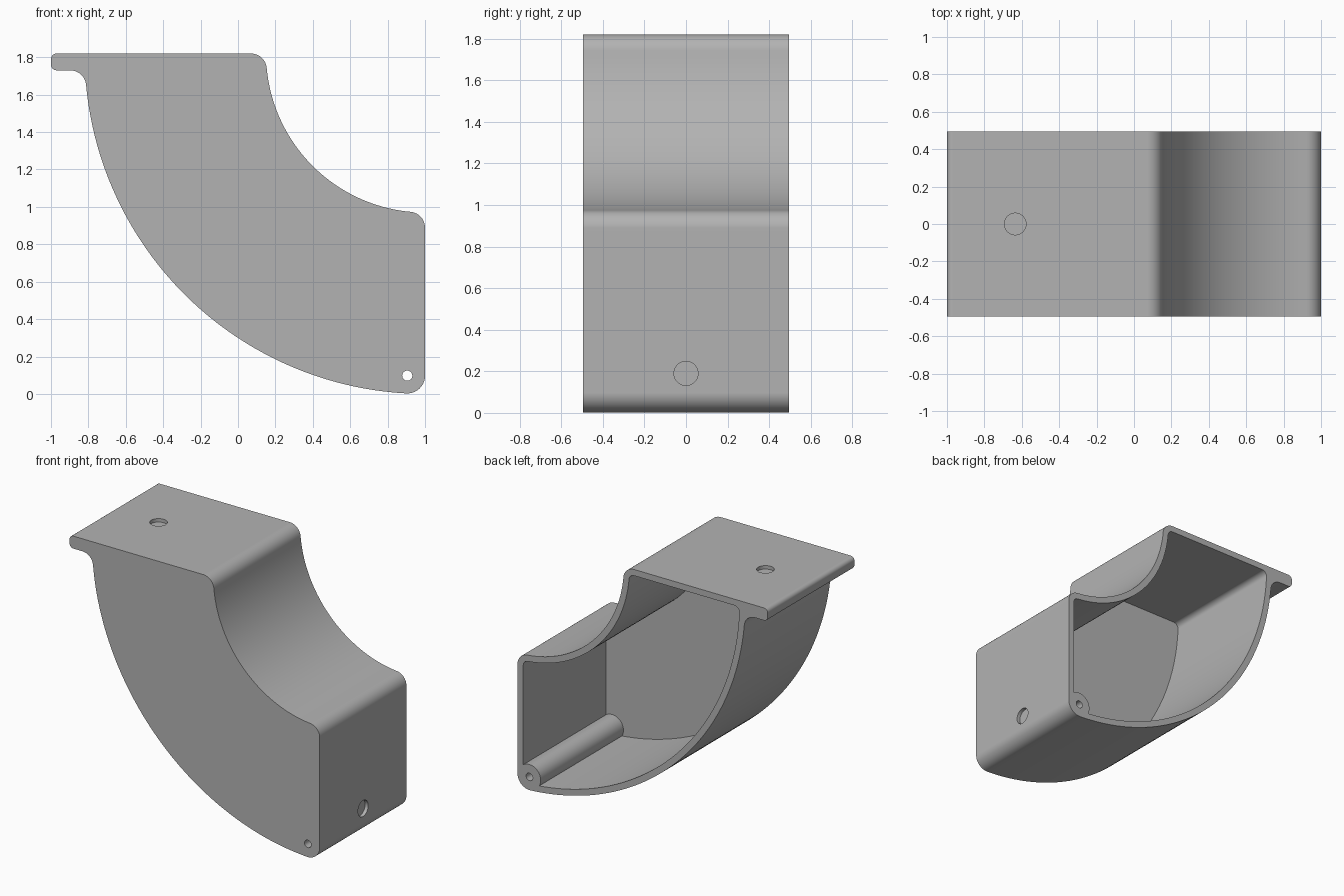
import bpy, bmesh
from math import pi, sqrt, atan2, sin, cos, radians
from mathutils import Matrix, Vector

if "Cube" in bpy.data.objects:
    bpy.data.objects.remove(bpy.data.objects["Cube"], do_unlink=True)

PIVOT = Vector((1.0, 1.82))      # shared centre of both big arcs (x, z)
OUTER, INNER = 1.82, 0.85        # radii of the big arcs
HALF = 0.495                     # half depth
WALL = 0.045
FLANGE = 0.09
PIN_R = 0.095                    # bottom corner radius, concentric with the pin hole

grey = bpy.data.materials.new("plain_grey")
grey.use_nodes = True
grey.diffuse_color = (0.45, 0.45, 0.45, 1)
grey.node_tree.nodes["Principled BSDF"].inputs["Base Color"].default_value = (0.45, 0.45, 0.45, 1)


def arc(centre, radius, start, end, steps=10):
    """Points along an arc, relative to the pivot."""
    angles = [start + (end - start) * i / steps for i in range(steps + 1)]
    return [(centre[0] + radius * cos(a), centre[1] + radius * sin(a)) for a in angles]


def along(distance, offset):
    return -sqrt(distance ** 2 - offset ** 2)


def heading(point):
    return atan2(point[1], point[0]) % (2 * pi)


def new_object(name, bm):
    bmesh.ops.recalc_face_normals(bm, faces=bm.faces)
    mesh = bpy.data.meshes.new(name)
    bm.to_mesh(mesh)
    bm.free()
    mesh.materials.append(grey)
    obj = bpy.data.objects.new(name, mesh)
    bpy.context.collection.objects.link(obj)
    return obj


def extrude(name, outline, y0, y1):
    bm = bmesh.new()
    face = bm.faces.new([bm.verts.new((PIVOT.x + x, y0, PIVOT.y + z)) for x, z in outline])
    new = bmesh.ops.extrude_face_region(bm, geom=[face])["geom"]
    bmesh.ops.translate(bm, vec=(0, y1 - y0, 0),
                        verts=[v for v in new if isinstance(v, bmesh.types.BMVert)])
    return new_object(name, bm)


def cylinder(name, radius, length, centre, axis):
    bm = bmesh.new()
    turn = Vector((0, 0, 1)).rotation_difference(Vector(axis)).to_matrix().to_4x4()
    bmesh.ops.create_cone(bm, cap_ends=True, segments=40, radius1=radius, radius2=radius,
                          depth=length, matrix=Matrix.Translation(centre) @ turn)
    return new_object(name, bm)


def cut(target, cutter):
    """Subtract the cutter and discard it."""
    cutter.hide_render = True
    mod = target.modifiers.new("cut", "BOOLEAN")
    mod.operation, mod.solver, mod.object = "DIFFERENCE", "EXACT", cutter
    bpy.context.view_layer.objects.active = target
    bpy.ops.object.modifier_apply(modifier=mod.name)
    bpy.data.objects.remove(cutter, do_unlink=True)


# Outer profile: flange tip, top corner, inner arc, right corners, outer arc, flange fillet
f = 0.085
tip = 0.03
top_c = (along(INNER + f, f), -f)
side_c = (-f, along(INNER + f, f))
pin_c = (-PIN_R, along(OUTER - PIN_R, PIN_R))
neck_c = (along(OUTER + f, FLANGE + f), -FLANGE - f)
outline = (
    arc((-2 + tip, -tip), tip, pi, pi / 2, 6)
    + arc(top_c, f, pi / 2, heading(top_c) - pi)
    + arc((0, 0), INNER, heading(top_c), heading(side_c), 40)[1:-1]
    + arc(side_c, f, heading(side_c) - pi, 0)
    + arc(pin_c, PIN_R, 0, heading(pin_c) - 2 * pi)
    + arc((0, 0), OUTER, heading(pin_c), heading(neck_c), 64)[1:-1]
    + arc(neck_c, f, heading(neck_c) - pi, pi / 2)
    + arc((-2 + tip, -FLANGE + tip), tip, 1.5 * pi, pi, 6)
)
body = extrude("curved_bracket_shell", outline, -HALF, HALF)

# Cavity profile, open at the back
g = 0.04
o = WALL + g
big, small = OUTER - WALL, INNER + WALL
a, b = (along(small + g, o), -o), (-o, along(small + g, o))
c, d = (-o, along(big - g, o)), (along(big - g, o), -o)
hollow = (
    arc(a, g, pi / 2, heading(a) - pi, 6)
    + arc((0, 0), small, heading(a), heading(b), 40)[1:-1]
    + arc(b, g, heading(b) - pi, 0, 6)
    + arc(c, g, 0, heading(c) - 2 * pi, 6)
    + arc((0, 0), big, heading(c), heading(d), 64)[1:-1]
    + arc(d, g, heading(d), pi / 2, 6)
)
cavity = extrude("cavity_cutter", hollow, -HALF + WALL, HALF + 0.1)

# Pin boss stays solid in the lower corner, with a through hole
pin = (PIVOT.x + pin_c[0], 0, PIVOT.y + pin_c[1])
cut(cavity, cylinder("boss_keep", 0.09, 3, pin, (0, 1, 0)))
cut(body, cavity)
cut(body, cylinder("pin_hole", 0.027, 3, pin, (0, 1, 0)))

# Shallow round pockets in the top and right faces
depth = 0.025
cut(body, cylinder("top_pocket", 0.058, 2 * depth, (-0.635, 0, PIVOT.y), (0, 0, 1)))
cut(body, cylinder("side_pocket", 0.058, 2 * depth, (PIVOT.x, 0, 0.19), (1, 0, 0)))

# Smooth curves, crisp edges
bpy.ops.object.select_all(action="DESELECT")
body.select_set(True)
bpy.context.view_layer.objects.active = body
bpy.ops.object.shade_smooth_by_angle(angle=radians(30))
weighted = body.modifiers.new("weighted_normals", "WEIGHTED_NORMAL")
weighted.keep_sharp = True
